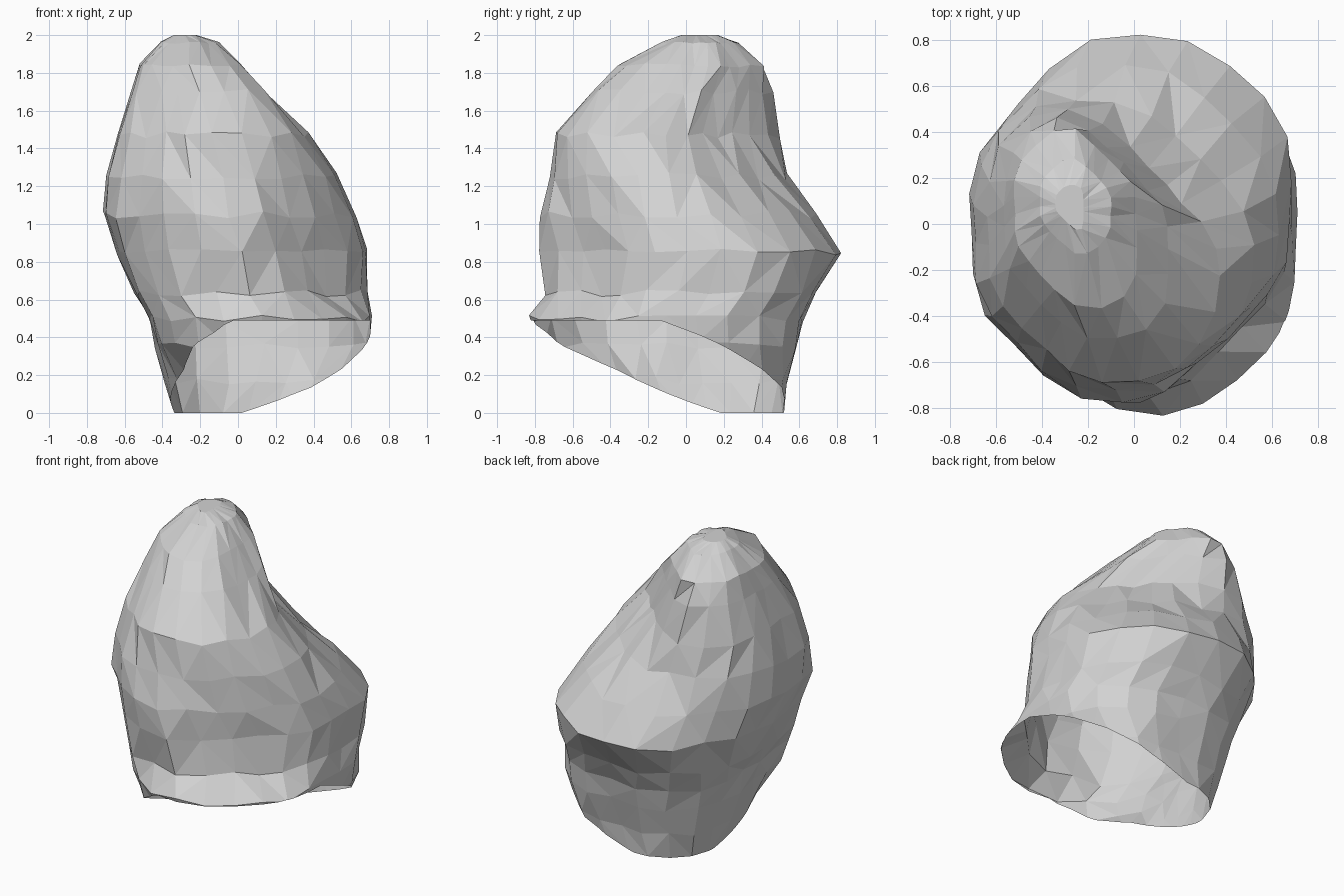
import bpy
import bmesh
import math
import random
from mathutils import Vector

random.seed(4)
SIDES = 24
SHARPNESS = 13

# Remove the default object
default_cube = bpy.data.objects.get("Cube")
if default_cube:
    bpy.data.objects.remove(default_cube, do_unlink=True)

# Horizontal sections of the boulder: height, then the low and high limit
# along x, y and the two diagonals (x + y) and (y - x)
SECTIONS = [
    (0, -.34, .45, -.5, .52, -.3, .6, -.5, .47),
    (.17, -.38, .57, -.6, .54, -.42, .67, -.6, .52),
    (.36, -.43, .69, -.77, .58, -.63, .71, -.77, .57),
    (.5, -.47, .71, -.83, .62, -.67, .72, -.79, .61),
    (.63, -.54, .68, -.78, .69, -.69, .76, -.65, .66),
    (.85, -.64, .68, -.82, .83, -.72, .79, -.63, .74),
    (1.05, -.71, .62, -.78, .69, -.75, .61, -.63, .72),
    (1.25, -.69, .53, -.72, .54, -.73, .4, -.62, .71),
    (1.47, -.63, .37, -.7, .5, -.66, .22, -.58, .67),
    (1.7, -.56, .15, -.5, .48, -.53, .15, -.37, .6),
    (1.84, -.52, .01, -.38, .47, -.44, .12, -.2, .54),
    (1.96, -.41, -.1, -.14, .29, -.28, .03, .04, .42),
    (2, -.34, -.22, -.03, .17, -.2, -.05, .14, .33),
]


def limit_directions():
    """Axis directions in the order used by the sections."""
    diagonal = math.sqrt(0.5)
    return [Vector((1, 0)), Vector((0, 1)),
            Vector((diagonal, diagonal)), Vector((-diagonal, diagonal))]


def section_outline(limits):
    """Rounded convex outline that touches every given limit."""
    centre = Vector(((limits[0] + limits[1]) / 2, (limits[2] + limits[3]) / 2))
    planes = []
    for index, axis in enumerate(limit_directions()):
        low, high = limits[2 * index], limits[2 * index + 1]
        offset = axis.dot(centre)
        planes.append((axis, max(high - offset, 0.03)))
        planes.append((-axis, max(offset - low, 0.03)))
    outline = []
    for step in range(SIDES):
        angle = math.tau * step / SIDES
        ray = Vector((math.cos(angle), math.sin(angle)))
        total = sum((max(ray.dot(normal), 0) / reach) ** SHARPNESS
                    for normal, reach in planes)
        outline.append(centre + ray * total ** (-1 / SHARPNESS))
    return outline


def roughen(point, amount):
    """Small chipped irregularities and the shallow hollow in the front."""
    hollow_centre = Vector((-0.08, -0.76, 0.72))
    distance = (point - hollow_centre).length
    if distance < 0.27:
        point.y += 0.07 * (1 - distance / 0.27)
    point.x += random.uniform(-amount, amount)
    point.y += random.uniform(-amount, amount)
    point.z += random.uniform(-amount, amount) * 2
    return point


# Stone colour
stone = bpy.data.materials.new("stone_grey")
stone.use_nodes = True
colour = (0.65, 0.65, 0.65, 1)
stone.diffuse_color = colour
stone.node_tree.nodes["Principled BSDF"].inputs["Base Color"].default_value = colour

# Boulder shell lofted through the sections
bm = bmesh.new()
rings = []
for height, *limits in SECTIONS:
    # The peak and the foot stay level, the narrow crown is less rough
    width = limits[1] - limits[0]
    amount = 0 if height in (0, 2) else min(0.01, 0.01 * width)
    rings.append([bm.verts.new(roughen(Vector((p.x, p.y, height)), amount))
                  for p in section_outline(limits)])

for lower, upper in zip(rings, rings[1:]):
    for i in range(SIDES):
        j = (i + 1) % SIDES
        a, b, c, d = lower[i], lower[j], upper[j], upper[i]
        # Irregular diagonals give the chipped facets
        if random.random() < 0.5:
            bm.faces.new((a, b, c))
            bm.faces.new((a, c, d))
        else:
            bm.faces.new((a, b, d))
            bm.faces.new((b, c, d))
bm.faces.new(rings[-1])

# Open underside: a slanted rim, low at the back and level at the front lip
rim_planes = [(Vector((0, 0, 0.19)), Vector((-0.355, 0.38, 1))),
              (Vector((0, 0, 0.49)), Vector((0, 0, 1)))]
for point, normal in rim_planes:
    bmesh.ops.bisect_plane(bm, geom=bm.verts[:] + bm.edges[:] + bm.faces[:],
                           plane_co=point, plane_no=normal)
below_rim = [face for face in bm.faces
             if all((face.calc_center_median() - point).dot(normal) < 0
                    for point, normal in rim_planes)]
bmesh.ops.delete(bm, geom=below_rim, context='FACES')

mesh = bpy.data.meshes.new("boulder")
bm.to_mesh(mesh)
bm.free()
mesh.materials.append(stone)
boulder = bpy.data.objects.new("boulder", mesh)
bpy.context.collection.objects.link(boulder)
